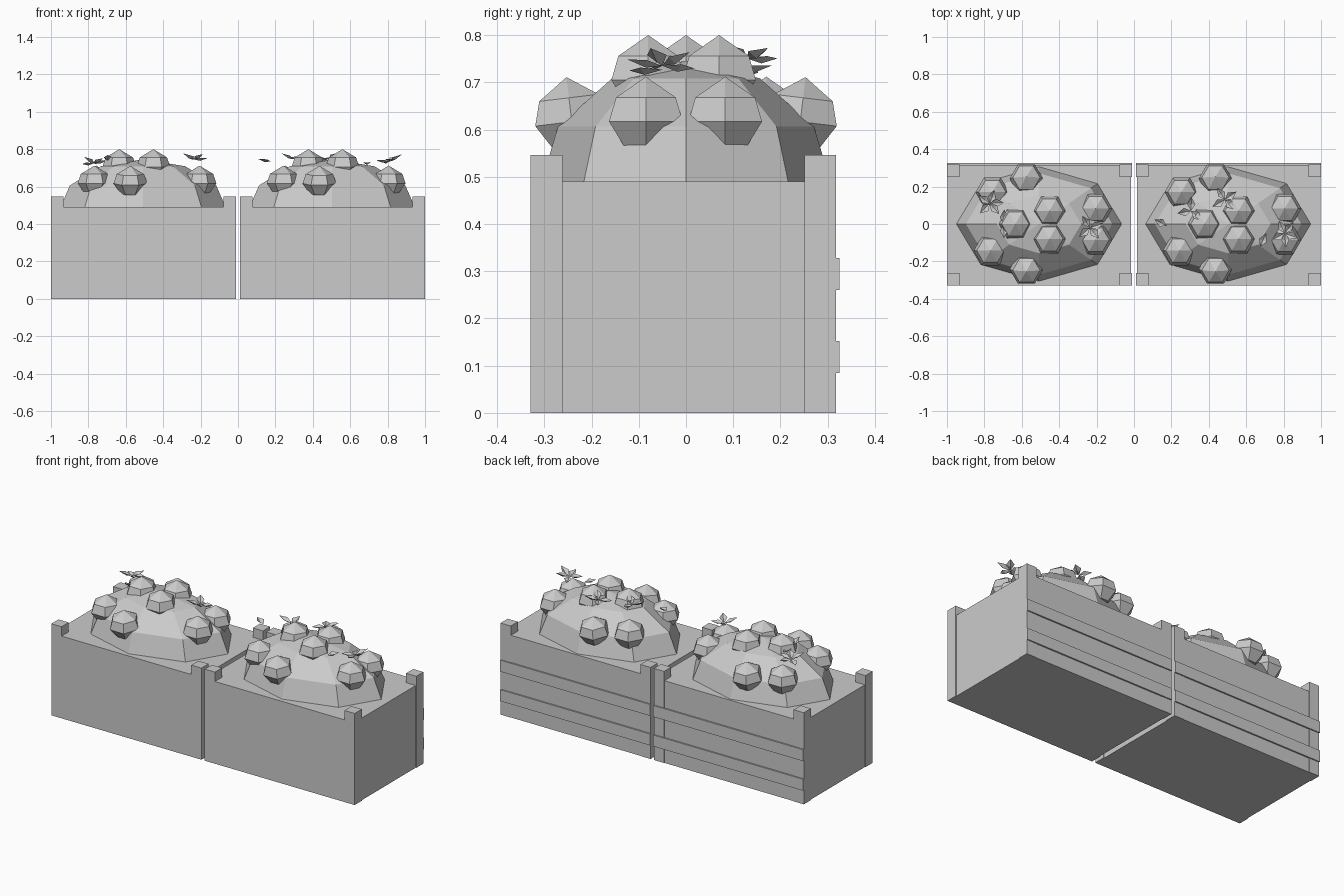
import bpy, bmesh, math, random
from mathutils import Vector, Matrix

if "Cube" in bpy.data.objects:
    bpy.data.objects.remove(bpy.data.objects["Cube"])

random.seed(4)


def finish(bm, name):
    bmesh.ops.recalc_face_normals(bm, faces=bm.faces)
    me = bpy.data.meshes.new(name)
    bm.to_mesh(me)
    bm.free()
    ob = bpy.data.objects.new(name, me)
    bpy.context.collection.objects.link(ob)
    return ob


def box(name, x0, x1, y0, y1, z0, z1):
    bm = bmesh.new()
    mat = Matrix.Translation(((x0 + x1) / 2, (y0 + y1) / 2, (z0 + z1) / 2)) \
        @ Matrix.Diagonal((x1 - x0, y1 - y0, z1 - z0, 1))
    bmesh.ops.create_cube(bm, size=1, matrix=mat)
    return finish(bm, name)


def lathe(name, profile, sides, loc, scale=(1, 1, 1), tilt=0):
    """Faceted solid of revolution; profile is (radius, z), ending at an apex."""
    bm = bmesh.new()
    rings = []
    for r, z in profile[:-1]:
        rings.append([bm.verts.new((r * math.cos(i * math.tau / sides),
                                    r * math.sin(i * math.tau / sides), z))
                      for i in range(sides)])
    apex = bm.verts.new((0, 0, profile[-1][1]))
    bm.faces.new(rings[0])
    for i in range(sides):
        j = (i + 1) % sides
        for a, b in zip(rings, rings[1:]):
            bm.faces.new((a[i], a[j], b[j], b[i]))
        bm.faces.new((rings[-1][i], rings[-1][j], apex))
    bmesh.ops.transform(bm, verts=bm.verts, matrix=Matrix.Translation(loc)
                        @ Matrix.Rotation(tilt, 4, 'X')
                        @ Matrix.Diagonal((*scale, 1)))
    return finish(bm, name)


def leaf_cluster(name, center, count):
    """Small folded pointed leaves fanning out from one point."""
    bm = bmesh.new()
    start = random.uniform(0, math.tau)
    for k in range(count):
        a = start + k * math.tau / count + random.uniform(-.3, .3)
        d = Vector((math.cos(a), math.sin(a), random.uniform(-.1, .5)))
        s = Vector((-math.sin(a), math.cos(a), .25))
        c = Vector(center)
        base, tip = bm.verts.new(c), bm.verts.new(c + d * .075)
        mid = bm.verts.new(c + d * .035 - Vector((0, 0, .01)))
        for sg in (-1, 1):
            side = bm.verts.new(c + d * .035 + Vector((s.x * sg, s.y * sg, s.z)) * .022)
            bm.faces.new((base, side, mid))
            bm.faces.new((mid, side, tip))
    return finish(bm, name)


# Shared measurements, local to a crate centre
HW, Y0, Y1 = .4945, -.329, .321
POST = .067
DOME = [(math.cos(math.radians(a)), math.sin(math.radians(a))) for a in (0, 30, 60)] + [(0, 1)]
FRUIT = [(.05, 0), (.09, .057), (.073, .108), (0, .152)]
# x, y, base height, tilt of each fruit
FRUITS = [(-.252, .17, .56, 0), (-.07, .235, .56, -.12), (-.129, 0, .648, 0),
          (.053, .07, .648, 0), (.053, -.08, .648, 0), (.3, .083, .56, 0),
          (.3, -.085, .56, 0), (-.262, -.143, .56, 0), (-.07, -.235, .56, .12)]
LEAVES = {'left': [(-.265, .11, .725, 5), (-.19, .0, .735, 2), (.27, -.02, .745, 4)],
          'right': [(-.02, .13, .75, 4), (-.2, .07, .745, 3), (-.33, -.01, .735, 1),
                    (.3, -.05, .735, 5), (.17, -.12, .725, 1)]}

for side, cx in (('left', -.5055), ('right', .5055)):
    # Crate body, corner posts and back slats
    box(f'{side}_crate_body', cx - HW + .004, cx + HW - .004, Y0, Y1 - .005, 0, .49)
    for i, x in enumerate((cx - HW, cx + HW - POST)):
        for j, y in enumerate((Y0, Y1 - POST - .003)):
            box(f'{side}_corner_post_{i}{j}', x, x + POST, y, y + POST, 0, .546)
    for i, z in enumerate((.084, .26)):
        box(f'{side}_back_slat_{i}', cx - HW, cx + HW, Y1 - .012, Y1 + .004, z, z + .068)

    # Heaped mound
    lathe(f'{side}_mound', DOME, 8, (cx - .002, 0, .466), (.452, .313, .28))

    # Fruit and leaves
    for i, (x, y, z, t) in enumerate(FRUITS):
        lathe(f'{side}_fruit_{i}', FRUIT, 6, (cx + x, y, z), tilt=t)
    for i, (x, y, z, n) in enumerate(LEAVES[side]):
        leaf_cluster(f'{side}_leaves_{i}', (cx + x, y, z), n)
